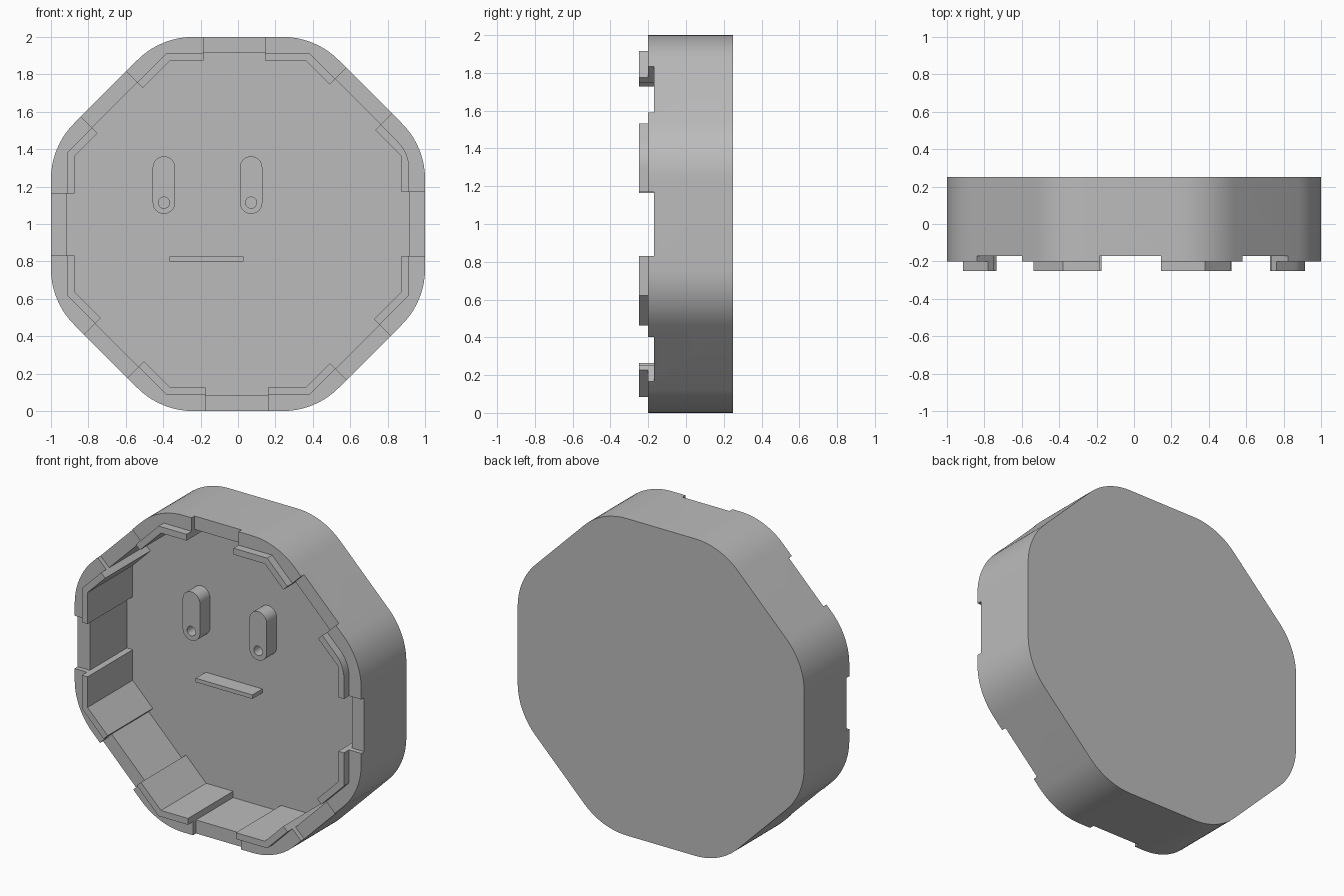
import bpy, bmesh
from math import sin, cos, pi

if "Cube" in bpy.data.objects:
    bpy.data.objects.remove(bpy.data.objects["Cube"], do_unlink=True)

grey = bpy.data.materials.new("light grey")
grey.use_nodes = True
grey.diffuse_color = (0.5, 0.5, 0.5, 1)
grey.node_tree.nodes["Principled BSDF"].inputs["Base Color"].default_value = (0.5, 0.5, 0.5, 1)

STEP = pi / 4
HALF = 0.414          # half of one octagon side
WALL, POST = 0.915, 0.875
FLOOR = 0.2
# reach of each corner section along the side before and after its corner
REACH = [(.244, .25), (.234, .27), (.23, .26), (.226, .25),
         (.245, .25), (.25, .24), (.254, .235), (.26, .244)]


def prism(name, outline, y0, y1):
    """Extrude an outline in x and z from y0 to y1."""
    bm = bmesh.new()
    face = bm.faces.new([bm.verts.new((x, y0, z)) for x, z in outline])
    new = bmesh.ops.extrude_face_region(bm, geom=[face])["geom"]
    bmesh.ops.translate(bm, vec=(0, y1 - y0, 0),
                        verts=[v for v in new if isinstance(v, bmesh.types.BMVert)])
    bmesh.ops.recalc_face_normals(bm, faces=bm.faces)
    mesh = bpy.data.meshes.new(name)
    bm.to_mesh(mesh)
    bm.free()
    mesh.materials.append(grey)
    ob = bpy.data.objects.new(name, mesh)
    bpy.context.collection.objects.link(ob)
    return ob


def cut(target, cutter):
    """Subtract the cutter, then remove it."""
    cutter.hide_render = True
    mod = target.modifiers.new("cut", "BOOLEAN")
    mod.operation, mod.solver, mod.object = "DIFFERENCE", "EXACT", cutter
    select(target)
    bpy.ops.object.modifier_apply(modifier=mod.name)
    bpy.data.objects.remove(cutter, do_unlink=True)


def select(ob):
    bpy.ops.object.select_all(action="DESELECT")
    ob.select_set(True)
    bpy.context.view_layer.objects.active = ob


def smooth(ob):
    select(ob)
    bpy.ops.object.shade_smooth_by_angle(angle=pi / 6)


def side(i, apothem, s):
    a = STEP * i
    return apothem * cos(a) - s * sin(a), 1 + apothem * sin(a) + s * cos(a)


def arc(cx, cz, r, a0, a1, n):
    return [(cx + r * cos(a0 + (a1 - a0) * j / n),
             cz + r * sin(a0 + (a1 - a0) * j / n)) for j in range(n + 1)]


def corner(k, apothem, r=0):
    """Octagon corner, sharp or rounded with radius r."""
    d, a = (apothem - r) / cos(STEP / 2), STEP * (k + 0.5)
    c = (d * cos(a), 1 + d * sin(a))
    return arc(*c, r, STEP * k, STEP * (k + 1), 10) if r else [c]


def inner_corner(k):
    return corner(k, WALL, 0.2 if k == 0 else 0)


# Tray with rounded corners, pocket and lowered rim between the corners
tray = prism("tray", [p for k in range(8) for p in corner(k, 1, 0.42)], -0.2, 0.25)
cut(tray, prism("pocket", [p for k in range(8) for p in inner_corner(k)], -0.4, FLOOR))
for i in range(8):
    s0, s1 = REACH[i - 1][1] - HALF, HALF - REACH[i][0]
    notch = [side(i, 0.85, s0), side(i, 1.1, s0), side(i, 1.1, s1), side(i, 0.85, s1)]
    cut(tray, prism("notch", notch, -0.4, -0.17))
smooth(tray)

# Corner posts that rise past the rim
for k, (before, after) in enumerate(REACH):
    s0, s1 = HALF - before, after - HALF
    outline = ([side(k, WALL, s0)] + inner_corner(k) + [side(k + 1, WALL, s1),
               side(k + 1, POST, s1)] + corner(k, POST) + [side(k, POST, s0)])
    smooth(prism(f"corner_post_{k + 1}", outline, -0.25, FLOOR))

# Upright pegs with a small hole near the lower end
for name, x in (("right_peg", -0.396), ("left_peg", 0.07)):
    pill = arc(x, 1.302, 0.06, 0, pi, 16) + arc(x, 1.114, 0.06, pi, 2 * pi, 16)
    peg = prism(name, pill, 0.1, FLOOR)
    cut(peg, prism("hole", arc(x, 1.114, 0.03, 0, 2 * pi, 24)[:-1], 0, 0.19))
    smooth(peg)

# Flat bar below the pegs
prism("bar", [(-0.365, 0.8), (0.03, 0.8), (0.03, 0.825), (-0.365, 0.825)], 0.1, FLOOR)
